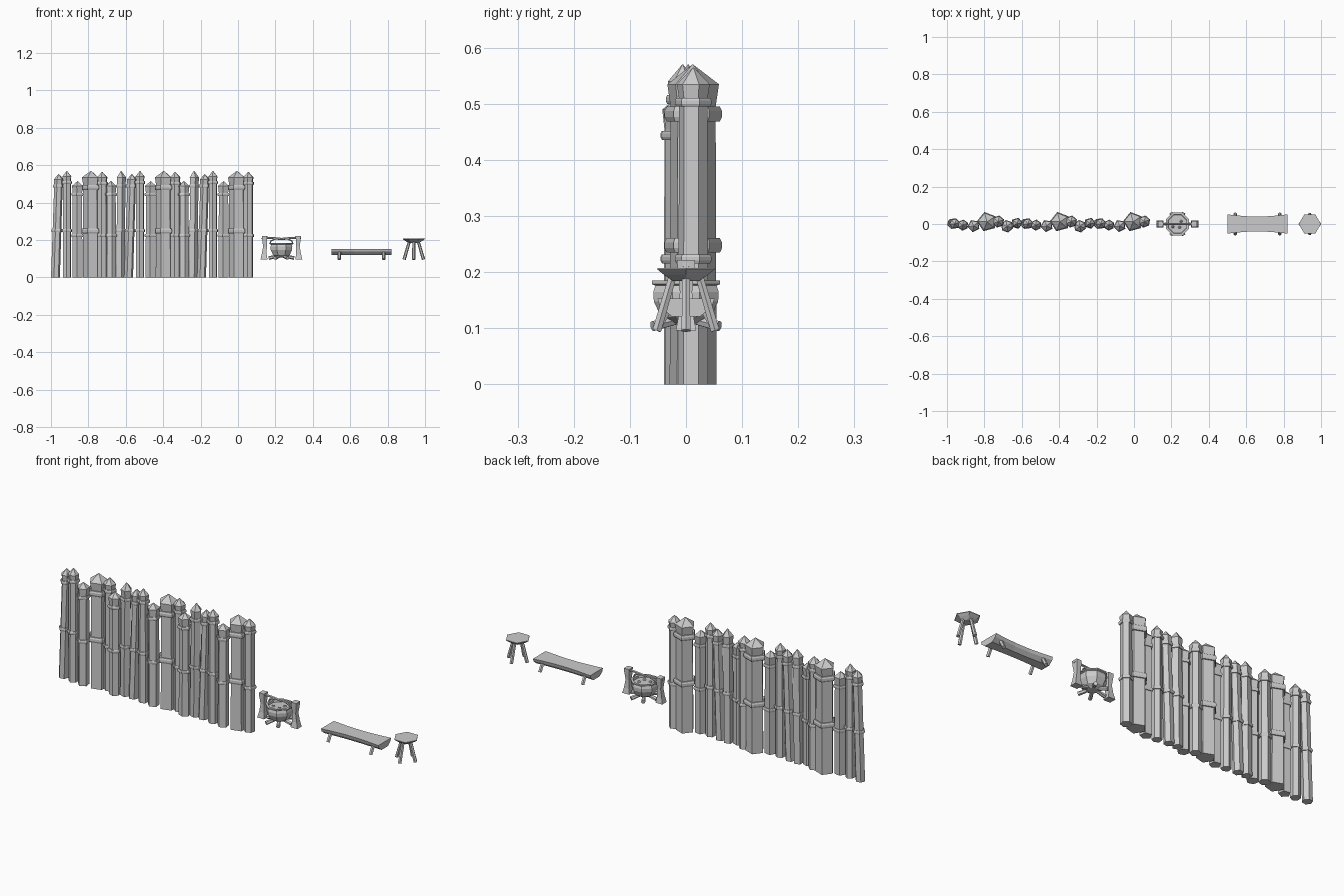
import bpy, bmesh
from math import sin, cos, pi, radians
from mathutils import Vector

if "Cube" in bpy.data.objects:
    bpy.data.objects.remove(bpy.data.objects["Cube"])


def make(name, bm):
    bmesh.ops.recalc_face_normals(bm, faces=bm.faces)
    me = bpy.data.meshes.new(name)
    bm.to_mesh(me)
    bm.free()
    ob = bpy.data.objects.new(name, me)
    bpy.context.collection.objects.link(ob)
    return ob


def skin(bm, loops, closed=False):
    """Join equal-length point loops into a tube, capped unless closed."""
    vs = [[bm.verts.new(p) for p in l] for l in loops]
    n = len(vs[0])
    pairs = list(zip(vs, vs[1:])) + ([(vs[-1], vs[0])] if closed else [])
    for a, b in pairs:
        for i in range(n):
            j = (i + 1) % n
            bm.faces.new((a[i], a[j], b[j], b[i]))
    if not closed:
        bm.faces.new(vs[0])
        bm.faces.new(vs[-1])


def lathe(bm, prof, n, x, y, rot=0.0, closed=False, lean=0.0, top=1.0):
    """Faceted turned shape; prof is (radius, z); lean shifts the foot in x."""
    loops = []
    for r, z in prof:
        r = max(r, 0.001)
        cx = x - lean * (1 - z / top)
        loops.append([(cx + r * cos(rot + 2 * pi * i / n),
                       y + r * sin(rot + 2 * pi * i / n), z) for i in range(n)])
    skin(bm, loops, closed)


def rod(bm, pts, radii, n=6):
    """Faceted rod through the points."""
    pts = [Vector(p) for p in pts]
    loops = []
    for k, p in enumerate(pts):
        d = (pts[min(k + 1, len(pts) - 1)] - pts[max(k - 1, 0)]).normalized()
        u = d.cross(Vector((0, 1, 0)) if abs(d.y) < 0.9 else Vector((1, 0, 0))).normalized()
        v = d.cross(u)
        loops.append([p + radii[k] * (cos(2 * pi * i / n) * u + sin(2 * pi * i / n) * v)
                      for i in range(n)])
    skin(bm, loops)


# Palisade: stake kinds as (dx, y, radius, tip z, shoulder z, cap base z, ring zs, lean, sides, rot)
KINDS = [
    (0.000, 0.012, 0.044, 0.570, 0.535, 0.495, (0.482, 0.248), 0.000, 5, 105),
    (0.060, 0.013, 0.027, 0.565, 0.535, 0.510, (0.503, 0.224), 0.000, 6, 20),
    (0.107, -0.012, 0.028, 0.515, 0.490, 0.455, (0.444, 0.224), 0.000, 6, 40),
    (0.161, 0.004, 0.025, 0.570, 0.535, 0.500, (0.490, 0.250), 0.006, 5, 70),
    (0.219, 0.002, 0.024, 0.553, 0.525, 0.495, (0.488, 0.250), 0.018, 6, 10),
    (0.262, -0.006, 0.024, 0.570, 0.540, 0.515, (0.508, 0.250), 0.000, 6, 25),
    (0.320, -0.010, 0.028, 0.515, 0.490, 0.455, (0.444, 0.224), 0.000, 5, 260),
]
count = 0
for base, kinds in ((-1.177, KINDS[4:]), (-0.786, KINDS), (-0.396, KINDS), (-0.005, KINDS[:2])):
    for dx, y, r, tip, sh, cb, rings, lean, n, rot in kinds:
        count += 1
        x, rot = base + dx, radians(rot)
        bm = bmesh.new()
        lathe(bm, [(r, 0), (r * 0.96, cb), (r * 1.1, sh), (0, tip)], n, x, y, rot, lean=lean, top=tip)
        make(f"stake_{count}", bm)
        # rope bindings
        bm = bmesh.new()
        t, h = (0.010, 0.013) if r > 0.04 else (0.006, 0.008)
        for z in rings:
            lathe(bm, [(r * 0.8, z - h), (r + t * 0.6, z - h), (r + t, z - h * 0.4),
                       (r + t, z + h * 0.4), (r + t * 0.6, z + h), (r * 0.8, z + h)],
                  n, x, y, rot, True, lean, tip)
        make(f"stake_binding_{count}", bm)

# Cauldron with stew surface
PX = 0.232
bm = bmesh.new()
lathe(bm, [(0.025, 0.107), (0.048, 0.120), (0.062, 0.148), (0.063, 0.165), (0.059, 0.176),
           (0.066, 0.179), (0.066, 0.185), (0.054, 0.185), (0.052, 0.174)], 8, PX, 0, pi / 8)
make("cauldron", bm)
for i, (dx, dy) in enumerate(((-0.024, -0.014), (0.012, -0.018), (0.02, 0.014))):
    bm = bmesh.new()
    lathe(bm, [(0.009, 0.172), (0.007, 0.177), (0.003, 0.180)], 6, PX + dx, dy)
    make(f"stew_lump_{i + 1}", bm)

# Cauldron handle and cooking spit
bm = bmesh.new()
rod(bm, [(PX + a, 0, z) for a, z in ((-0.062, 0.178), (-0.055, 0.196), (-0.03, 0.206),
                                     (0.03, 0.206), (0.055, 0.196), (0.062, 0.178))], [0.004] * 6, 5)
make("cauldron_handle", bm)
bm = bmesh.new()
rod(bm, [(PX + a, 0, z) for a, z in ((-0.105, 0.213), (-0.05, 0.211), (0, 0.206),
                                     (0.05, 0.211), (0.105, 0.213))], [0.006] * 5)
make("spit_rod", bm)

# Spit uprights
for s, side in ((-1, "left"), (1, "right")):
    bm = bmesh.new()
    loops = []
    for c, hx, hy, z in ((0.093, 0.019, 0.018, 0.096), (0.092, 0.013, 0.013, 0.125),
                         (0.088, 0.010, 0.011, 0.165), (0.090, 0.013, 0.015, 0.205),
                         (0.090, 0.014, 0.016, 0.222)):
        loops.append([(PX + s * c + a * hx, b * hy, z)
                      for a, b in ((-1, -1), (1, -1), (1, 1), (-1, 1))])
    skin(bm, loops)
    make(f"spit_upright_{side}", bm)

# Fire logs under the cauldron
for i in range(6):
    a = i * pi / 3
    bm = bmesh.new()
    rod(bm, [(PX + 0.012 * cos(a), 0.012 * sin(a), 0.116),
             (PX + 0.068 * cos(a), 0.068 * sin(a), 0.104)], [0.008, 0.010], 6)
    make(f"fire_log_{i + 1}", bm)

# Bench: waisted half log
bm = bmesh.new()
loops = []
for x, w in ((0.50, 1.0), (0.56, 0.88), (0.62, 0.79), (0.70, 0.79), (0.76, 0.88), (0.82, 1.0)):
    loops.append([(x, w * y, z) for y, z in ((-0.051, 0.153), (0.051, 0.153), (0.046, 0.138),
                                            (0.025, 0.121), (-0.025, 0.121), (-0.046, 0.138))])
skin(bm, loops)
make("bench_seat", bm)
for i, x in enumerate((0.541, 0.779)):
    for s, side in ((-1, "front"), (1, "back")):
        bm = bmesh.new()
        rod(bm, [(x, s * 0.03, 0.14), (x, s * 0.054, 0.097)], [0.009, 0.009])
        make(f"bench_leg_{side}_{i + 1}", bm)

# Stool: hexagonal dished seat with four splayed legs
SX = 0.94
bm = bmesh.new()
lathe(bm, [(0.026, 0.184), (0.046, 0.196), (0.059, 0.205), (0.059, 0.208)], 6, SX, 0)
make("stool_seat", bm)
for i in range(4):
    a = i * pi / 2
    bm = bmesh.new()
    rod(bm, [(SX + 0.024 * cos(a), 0.024 * sin(a), 0.192),
             (SX + 0.052 * cos(a), 0.052 * sin(a), 0.096)], [0.008, 0.009])
    make(f"stool_leg_{i + 1}", bm)
